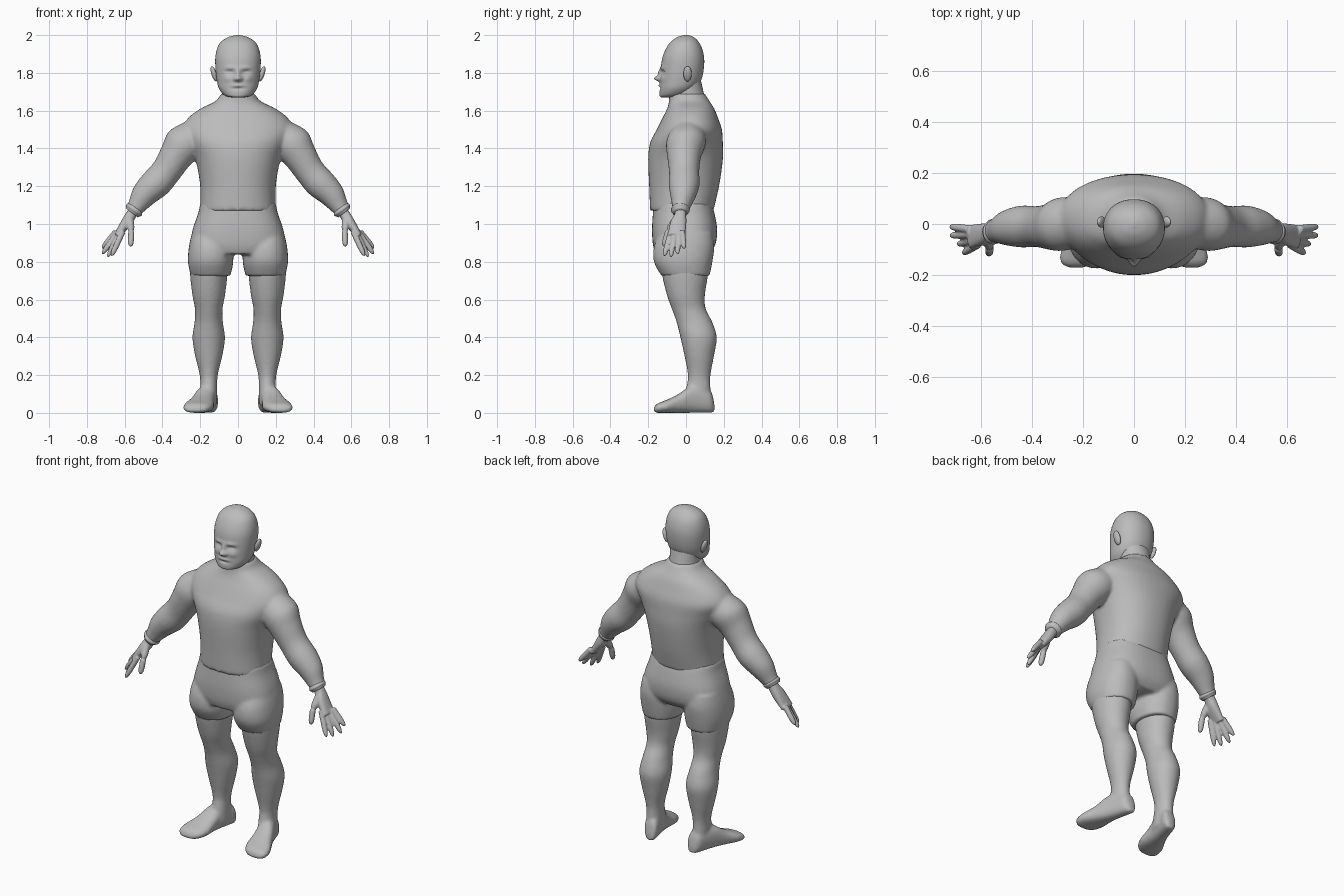
import bpy, bmesh, math
from mathutils import Matrix, Vector

if "Cube" in bpy.data.objects:
    bpy.data.objects.remove(bpy.data.objects["Cube"], do_unlink=True)

tone = (.5, .5, .5, 1)
grey = bpy.data.materials.new("plain_grey")
grey.use_nodes = True
grey.diffuse_color = tone
grey.node_tree.nodes["Principled BSDF"].inputs["Base Color"].default_value = tone

right_axis, depth_axis, up_axis = Matrix.Identity(3)
arm_across = Vector((.8, 0, .6))
arm_along = Vector((.6, 0, -.8))
SIDES = (1, -1)


def spline(rows, steps):
    """Resample a list of tuples along a smooth curve through all of them."""
    rows = [Vector(row) for row in rows]
    ends = [rows[0]] + rows + [rows[-1]]
    result = []
    for before, start, end, after in zip(ends, ends[1:], ends[2:], ends[3:]):
        for step in range(steps):
            t = step / steps
            ease = t * t * (3 - 2 * t)
            leave = (end - before) * (t * (1 - t) ** 2 / 2)
            arrive = (after - start) * (t * t * (t - 1) / 2)
            result.append(start.lerp(end, ease) + leave + arrive)
    return result + [rows[-1]]


def superellipse(angle, power):
    """Point on a unit outline that gets squarer as the power grows."""
    return [math.copysign(abs(value) ** (2 / power), value)
            for value in (math.cos(angle), math.sin(angle))]


def loft(bm, rows, across, through, side=1, power=2, segs=32, steps=5):
    """Skin sections given as (x, y, z, half size across, half size through)."""
    outline = [superellipse(math.tau * k / segs, power) for k in range(segs)]
    rings = []
    for x, y, z, wide, deep in spline(rows, steps):
        ring = []
        for c, s in outline:
            point = Vector((x, y, z)) + across * wide * c + through * deep * s
            point.x *= side
            ring.append(bm.verts.new(point))
        rings.append(ring)
    for low, high in zip(rings, rings[1:]):
        for k in range(segs):
            bm.faces.new((low[k - 1], low[k], high[k], high[k - 1]))
    bm.faces.new(rings[0])
    bm.faces.new(rings[-1])


def upright(bm, rows, x=0, **options):
    """Loft level sections given as (height, half width, front, back)."""
    sections = [(x, (front + back) / 2, z, width, (back - front) / 2)
                for z, width, front, back in rows]
    loft(bm, sections, right_axis, depth_axis, **options)


def arm_loft(bm, rows, side, **options):
    """Loft sections square to the arm, given as (x, y, z, radius)."""
    sections = [(*row, row[-1]) for row in rows]
    loft(bm, sections, arm_across, depth_axis, side, **options)


def finger(bm, start, end, radius, side):
    """Round-ended digit tapering toward its tip."""
    start, end = Vector(start), Vector(end)
    along = (end - start).normalized()
    across = along.orthogonal().normalized()
    rows = []
    for t in (0, .3, .6, .8, .9, .97, 1):
        size = radius * math.sqrt(1.02 - t ** 6)
        rows.append((*start.lerp(end, t), size, size))
    loft(bm, rows, across, along.cross(across), side, segs=12, steps=2)


def finish(name, bm, voxel=0, relax=4):
    """Make a smooth object, optionally melting its overlapping lofts together."""
    bmesh.ops.recalc_face_normals(bm, faces=bm.faces)
    mesh = bpy.data.meshes.new(name)
    bm.to_mesh(mesh)
    bm.free()
    mesh.materials.append(grey)
    mesh.shade_smooth()
    part = bpy.data.objects.new(name, mesh)
    bpy.context.collection.objects.link(part)
    if voxel:
        blend = part.modifiers.new("blend", 'REMESH')
        blend.mode = 'VOXEL'
        blend.voxel_size = voxel
        blend.use_smooth_shade = True
        soften = part.modifiers.new("soften", 'SMOOTH')
        soften.factor = .5
        soften.iterations = relax


# Sweater: torso and sleeves melted together
bm = bmesh.new()
upright(bm, [(1.07, .2, -.19, .145), (1.2, .2, -.195, .175), (1.34, .225, -.2, .195),
             (1.43, .265, -.19, .195), (1.5, .295, -.155, .19), (1.56, .265, -.125, .17),
             (1.61, .2, -.1, .15), (1.65, .12, -.09, .125), (1.69, .09, -.09, .1)],
        power=2.2, segs=48)
for side in SIDES:
    arm_loft(bm, [(.2, .01, 1.49, .09), (.28, 0, 1.43, .105), (.33, -.01, 1.36, .09),
                  (.38, -.01, 1.28, .08), (.44, -.01, 1.21, .082), (.5, -.015, 1.15, .068),
                  (.54, -.025, 1.09, .048), (.56, -.03, 1.065, .044)], side)
finish("sweater", bm, .01, 6)

# Cuffs: bulging bands around the wrists
bm = bmesh.new()
wrist = Vector((.55, -.03, 1.075))
for side in SIDES:
    rows = [(*(wrist + arm_along * offset), .05 - abs(offset) / 2) for offset in (-.015, 0, .01, .02)]
    arm_loft(bm, rows, side)
finish("cuffs", bm)

# Shorts: hips and two leg openings melted together
bm = bmesh.new()
upright(bm, [(1.11, .2, -.17, .135), (1.06, .21, -.175, .15), (.97, .24, -.18, .165),
             (.89, .25, -.175, .155), (.84, .215, -.16, .12)], power=2.5, segs=48)
for side in SIDES:
    upright(bm, [(.95, .1, -.14, .14), (.88, .115, -.17, .15), (.8, .12, -.17, .14),
                 (.725, .105, -.13, .125)], x=.145, side=side, power=2.2)
finish("shorts", bm, .01)

# Legs with bare feet turned outward
bm = bmesh.new()
for side in SIDES:
    upright(bm, [(.8, .1, -.135, .12), (.72, .098, -.125, .115), (.62, .086, -.1, .1),
                 (.55, .073, -.075, .105), (.48, .075, -.05, .14), (.4, .086, -.03, .163),
                 (.31, .074, -.01, .15), (.2, .048, .01, .13), (.13, .045, 0, .13),
                 (.05, .045, -.02, .135)], x=.155, side=side)
    foot = [(.15, .02, .05), (.13, .04, .12), (.08, .046, .14), (.02, .053, .14),
            (-.04, .064, .1), (-.1, .078, .07), (-.15, .068, .05), (-.17, .035, .03)]
    rows = [(.18 - y * .27, y, height / 2, width, height / 2) for y, width, height in foot]
    loft(bm, rows, right_axis, up_axis, side, power=2.4)
finish("legs_and_feet", bm, .01)

# Hands: palm, four spread fingers and a jointed thumb
fingertips = [(.67, -.115, .83), (.69, -.08, .825), (.72, -.045, .84), (.72, -.01, .87)]
bm = bmesh.new()
for side in SIDES:
    loft(bm, [(.54, -.03, 1.085, .03, .03), (.565, -.03, 1.05, .028, .03),
              (.59, -.04, 1.01, .028, .042), (.64, -.05, .94, .017, .046)],
         arm_across, depth_axis, side, power=2.4)
    for i, tip in enumerate(fingertips):
        knuckle = Vector((.61, -.08, .96)) + Vector((.012, .02, 0)) * i
        finger(bm, knuckle, tip, .0155, side)
    thumb_joint = (.565, -.095, .96)
    finger(bm, (.575, -.045, 1.035), thumb_joint, .021, side)
    finger(bm, thumb_joint, (.568, -.118, .88), .0165, side)
finish("hands", bm, .005, 3)

# Neck
bm = bmesh.new()
upright(bm, [(1.64, .1, -.085, .11), (1.69, .085, -.08, .095), (1.8, .09, -.06, .07)])
finish("neck", bm)

# Face features as soft bumps: (x, z, spread in x, spread in z, depth)
nose_tip = (0, 1.77, .017, .014, -.032)
nose_bridge = (0, 1.8, .012, .02, -.014)
lips = (0, 1.733, .03, .006, -.007)
lip_fold = (0, 1.716, .03, .007, .007)
bumps = [nose_tip, nose_bridge, lips, lip_fold]
for side in SIDES:
    eye_socket = (side * .042, 1.803, .022, .011, .015)
    eyelid = (side * .045, 1.8, .014, .006, -.006)
    brow = (side * .04, 1.827, .03, .01, -.006)
    cheek = (side * .055, 1.768, .02, .016, -.006)
    nostril = (side * .018, 1.766, .007, .007, -.008)
    bumps += [eye_socket, eyelid, brow, cheek, nostril]

# Head
bm = bmesh.new()
upright(bm, [(1.67, .03, -.13, -.06), (1.68, .07, -.14, 0), (1.715, .1, -.14, .05),
             (1.76, .112, -.137, .08), (1.82, .119, -.133, .094), (1.88, .12, -.125, .096),
             (1.93, .11, -.105, .085), (1.965, .09, -.08, .066), (1.99, .05, -.045, .04),
             (2, .01, -.01, .01)], power=2.15, segs=96, steps=9)
for vert in bm.verts:
    x, y, z = vert.co
    if y < -.02:
        for bump_x, bump_z, wide, tall, depth in bumps:
            falloff = ((x - bump_x) / wide) ** 2 + ((z - bump_z) / tall) ** 2
            vert.co.y += depth * math.exp(-falloff)
finish("head", bm)

# Ears: flattened balls leaning outward
bm = bmesh.new()
for side in SIDES:
    place = Matrix.Translation((side * .127, .008, 1.795))
    lean = Matrix.Rotation(side * .3, 4, 'Y')
    shape = Matrix.Diagonal((.014, .022, .042, 1))
    bmesh.ops.create_uvsphere(bm, u_segments=20, v_segments=12, radius=1, matrix=place @ lean @ shape)
finish("ears", bm)
